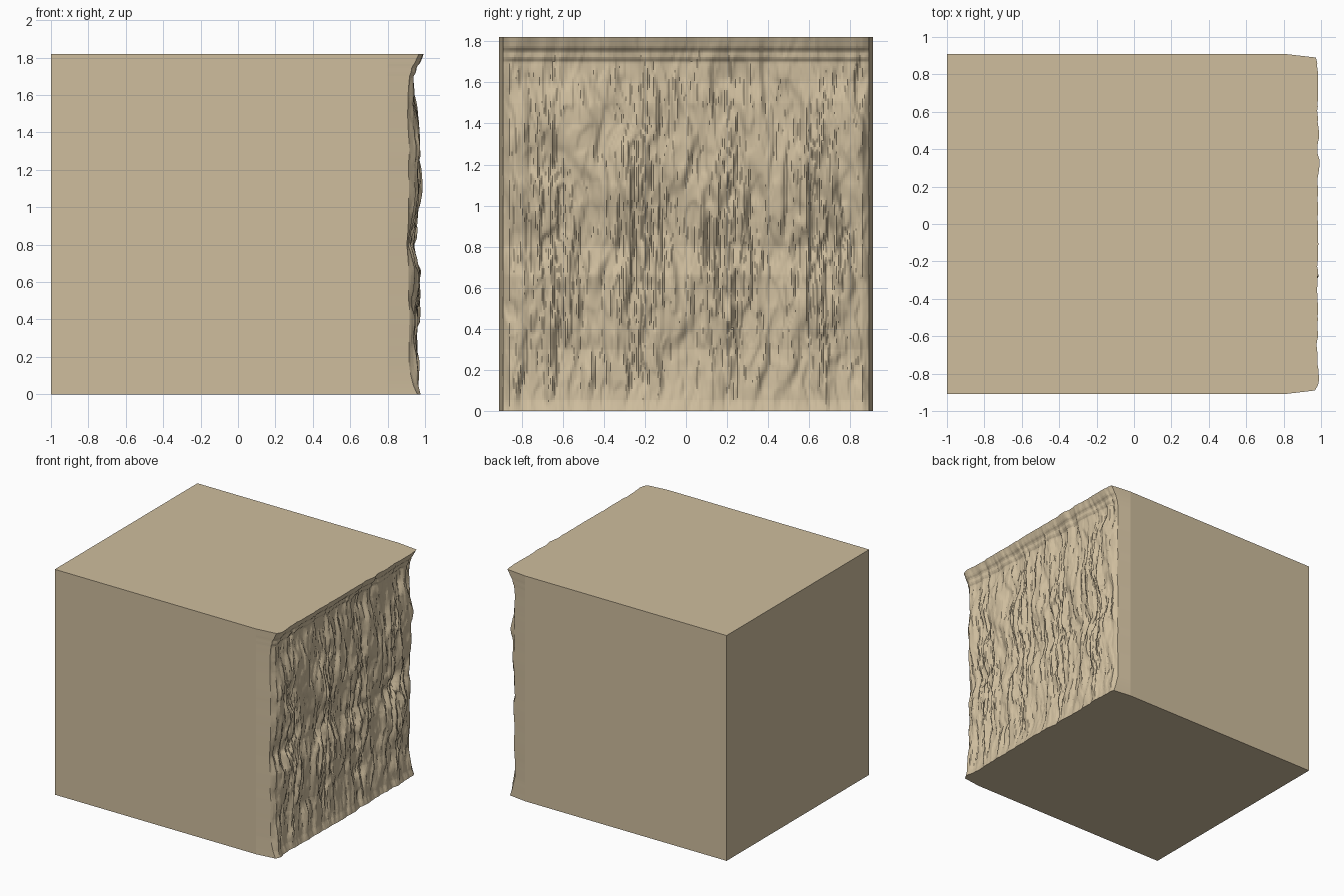
import bpy
import bmesh
import math
from mathutils import Vector, noise

cube = bpy.data.objects.get("Cube")
if cube:
    bpy.data.objects.remove(cube, do_unlink=True)

HALF, HEIGHT, BACK = 0.91, 1.82, -1.0
EDGE, SHOULDER = 0.89, 0.8          # where the relief and the tapered corners begin
COLS, ROWS = 170, 170
PERIOD = 0.435                      # spacing of the four carved columns

# Average depth of the rough face from bottom to top: (z, x)
PROFILE = [(0, .965), (.05, .95), (.3, .93), (.5, .945), (.66, .95), (.8, .92),
           (.92, .935), (1.1, .95), (1.3, .95), (1.5, .94), (1.6, .925),
           (1.7, .925), (1.72, .94), (1.75, .945), (1.77, .965), (HEIGHT, .985)]


def base_depth(z):
    for (z0, x0), (z1, x1) in zip(PROFILE, PROFILE[1:]):
        if z <= z1:
            return x0 + (x1 - x0) * (z - z0) / (z1 - z0)
    return PROFILE[-1][1]


def streak(y, z, fy, fz, seed):
    return noise.noise(Vector((y * fy, z * fz, seed)))


def relief(y, z):
    # Wavering vertical folds with steep cliffs between them
    yw = y + 0.03 * streak(y, z, 4, 5, 9.3)
    folds = math.tanh(5 * streak(yw, z, 13, 3, 1.7))
    chips = math.tanh(5 * streak(yw, z, 30, 8, 4.2))
    swell = streak(y, z, 4, 4, 7.9)
    # Deeper carving inside four repeated lens-shaped columns
    u = (yw + 0.65 + PERIOD / 2) % PERIOD - PERIOD / 2
    lens = max(0, 1 - abs(u) / 0.18 - abs(z - 0.8) / 1.1)
    ribs = math.tanh(3 * math.cos(u * math.tau / 0.075)) * min(1, 2.5 * lens)
    groove = math.exp(-(u / 0.014) ** 2) * min(1, z / 0.3)
    fade = min(1, 0.25 + 5 * z, 0.2 + 4 * (HEIGHT - z))
    x = base_depth(z) + fade * (0.012 * folds + (0.005 + 0.008 * lens) * chips
                                + 0.014 * swell + 0.008 * ribs - 0.012 * groove)
    x += 0.012 * streak(y, z, 9, 3, 12.4)
    # The relief dips towards both upright edges
    dip = max(0, 1 - (EDGE - abs(y)) / 0.03)
    x += dip * fade * (0.9 - x) * 0.7
    return min(x, 1.0)


bm = bmesh.new()

# Rough face, with its first and last column forming the tapered corners
rows = []
for j in range(ROWS + 1):
    z = HEIGHT * j / ROWS
    row = [bm.verts.new((SHOULDER, -HALF, z))]
    for i in range(COLS + 1):
        y = EDGE * (2 * i / COLS - 1)
        row.append(bm.verts.new((relief(y, z), y, z)))
    row.append(bm.verts.new((SHOULDER, HALF, z)))
    rows.append(row)
for low, high in zip(rows, rows[1:]):
    for i in range(len(low) - 1):
        bm.faces.new((low[i], low[i + 1], high[i + 1], high[i]))

# Plain sides closing the block
bl, br, tl, tr = [bm.verts.new((BACK, y, z)) for z in (0, HEIGHT) for y in (-HALF, HALF)]
bm.faces.new(rows[-1] + [tr, tl])
bm.faces.new(rows[0][::-1] + [bl, br])
bm.faces.new([r[0] for r in rows] + [tl, bl])
bm.faces.new([r[-1] for r in reversed(rows)] + [br, tr])
bm.faces.new((bl, tl, tr, br))
bmesh.ops.recalc_face_normals(bm, faces=bm.faces)

mesh = bpy.data.meshes.new("rock_block")
bm.to_mesh(mesh)
bm.free()
block = bpy.data.objects.new("rock_block", mesh)
bpy.context.collection.objects.link(block)

# Sandstone colour
stone = bpy.data.materials.new("sandstone")
stone.use_nodes = True
colour = (0.62, 0.51, 0.34, 1)
stone.diffuse_color = colour
stone.node_tree.nodes["Principled BSDF"].inputs["Base Color"].default_value = colour
mesh.materials.append(stone)
